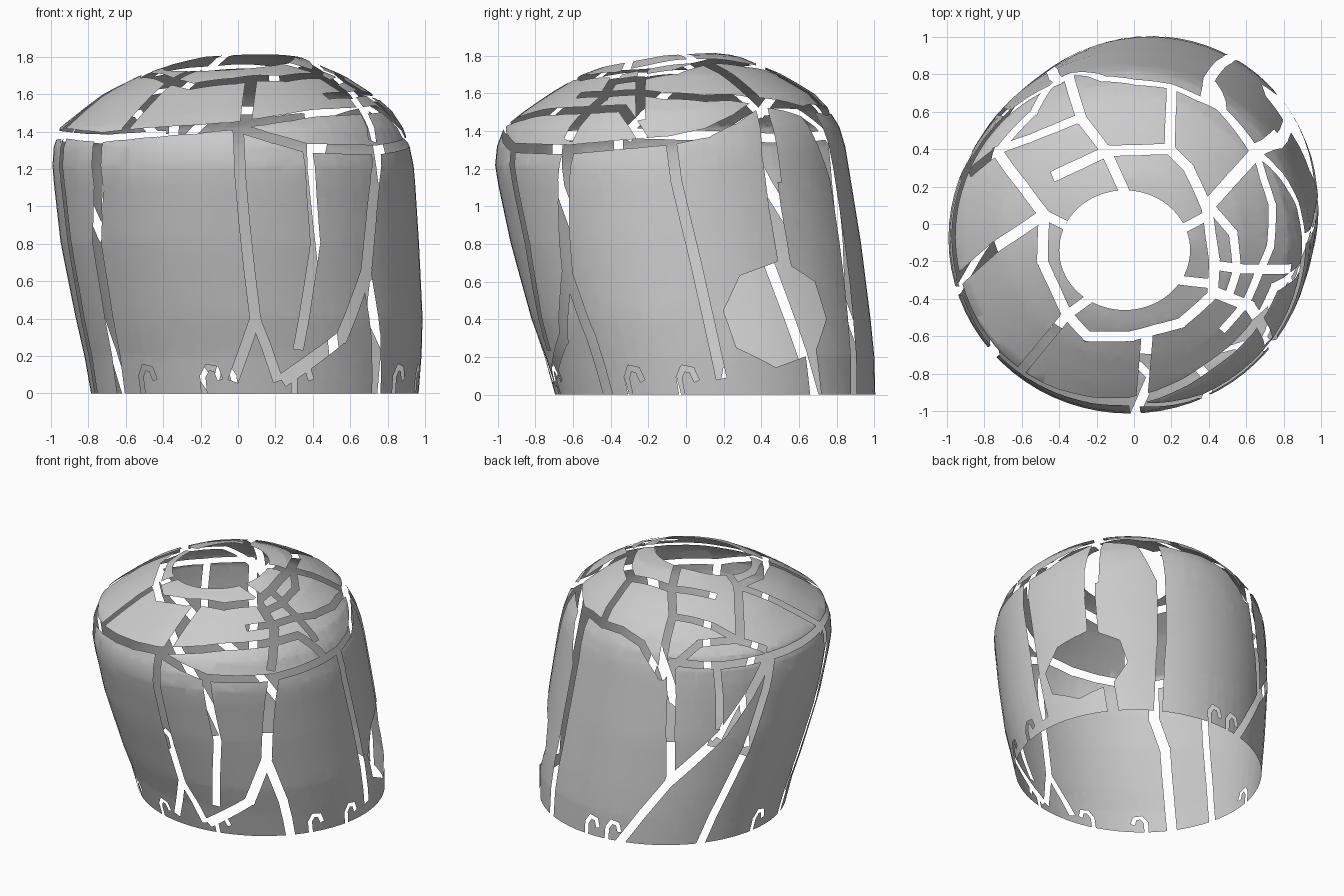
import bpy, bmesh, math
from mathutils import Vector

if "Cube" in bpy.data.objects:
    bpy.data.objects.remove(bpy.data.objects["Cube"])

# Shell cross-sections: height, centre x, centre y, radius
RINGS = [(0, .09, .155, .85), (.2, .08, .125, .875), (.4, .06, .08, .90), (.8, .01, 0, .93),
         (1.2, -.025, -.075, .94), (1.35, -.035, -.08, .92), (1.42, -.035, -.075, .89),
         (1.5, -.01, -.045, .82), (1.6, 0, -.02, .70), (1.7, .02, -.02, .53),
         (1.8, .05, 0, .27), (1.83, .05, 0, .001)]


def ring(z):
    z = min(max(z, 0), 1.83)
    for a, b in zip(RINGS, RINGS[1:]):
        if z <= b[0]:
            t = (z - a[0]) / (b[0] - a[0])
            return [p + (q - p) * t for p, q in zip(a, b)]


def wall_pt(deg, z):
    h, cx, cy, r = ring(z)
    a = math.radians(deg)
    return Vector((cx + 1.03 * r * math.cos(a), cy + r * math.sin(a), h))


def dome_pt(x, y):
    lo, hi = 1.2, 1.83
    for _ in range(30):
        mid = (lo + hi) / 2
        _, cx, cy, r = ring(mid)
        if math.hypot((x - cx) / 1.03, y - cy) < r:
            lo = mid
        else:
            hi = mid
    return Vector((x, y, lo))


def normal(p):
    _, cx, cy, r = ring(p.z)
    a = math.degrees(math.atan2(p.y - cy, (p.x - cx) / 1.03))
    du = wall_pt(a + 2, p.z) - wall_pt(a - 2, p.z)
    dv = wall_pt(a, p.z + .015) - wall_pt(a, p.z - .015)
    return du.cross(dv).normalized()


# Whole shell: wall rows, then dome rows narrowing to the top opening
SEG = 72
bm = bmesh.new()
rows = []
for i in range(15):
    rows.append([bm.verts.new(wall_pt(k * 360 / SEG, 1.42 * i / 14)) for k in range(SEG)])
for i in range(1, 11):
    t = i / 10
    row = []
    for k in range(SEG):
        a = math.tau * k / SEG
        p = wall_pt(k * 360 / SEG, 1.42)
        row.append(bm.verts.new(dome_pt(p.x + (-.05 + .35 * math.cos(a) - p.x) * t,
                                        p.y + (-.14 + .32 * math.sin(a) - p.y) * t)))
    rows.append(row)
for lo, hi in zip(rows, rows[1:]):
    for k in range(SEG):
        j = (k + 1) % SEG
        bm.faces.new((lo[k], lo[j], hi[j], hi[k]))


def cut_out(mid, n, planes, reach):
    """Remove the shell inside a convex set of planes near mid."""
    faces = [f for f in bm.faces
             if (f.calc_center_bounds() - mid).length < reach + .25
             and abs((f.calc_center_bounds() - mid).dot(n)) < .3]
    geom = list({e for f in faces for e in f.edges} | {v for f in faces for v in f.verts}) + faces
    for co, no in planes:
        geom = bmesh.ops.bisect_plane(bm, geom=geom, dist=1e-5, plane_co=co, plane_no=no)['geom']
    dead = [f for f in geom if isinstance(f, bmesh.types.BMFace) and f.is_valid and
            all((f.calc_center_median() - co).dot(no) < 1e-5 for co, no in planes)]
    bmesh.ops.delete(bm, geom=dead, context='FACES')


def gap(path, width, place, step):
    """Cut a strip of constant width along a path on the shell."""
    for a, b in zip(path, path[1:]):
        size = max(abs(a[0] - b[0]) / step[0], abs(a[1] - b[1]) / step[1])
        cnt = max(1, math.ceil(size))
        pts = [place(a[0] + (b[0] - a[0]) * i / cnt, a[1] + (b[1] - a[1]) * i / cnt)
               for i in range(cnt + 1)]
        for p, q in zip(pts, pts[1:]):
            mid = (p + q) / 2
            n = normal(mid)
            d = (q - p).normalized()
            m = d.cross(n).normalized()
            e = (q - p).length / 2 + width * .3
            planes = [(mid + m * width / 2, m), (mid - m * width / 2, -m),
                      (mid + d * e, d), (mid - d * e, -d)]
            cut_out(mid, n, planes, e)


# Wall gaps as (angle, height)
WALL = [
    (.055, [(-88, 1.43), (-88, .4), (-97, .08)]), (.05, [(-88, .4), (-82, .08)]),
    (.055, [(-65, 1.31), (-65, .8), (-74, .25)]),
    (.075, [(-36, 1.3), (-41, 1.0), (-46, .65), (-58, .3), (-79, .08)]),
    (.065, [(-46, .65), (-43, .3), (-42, -.02)]),
    (.055, [(0, 1.35), (2, .7), (3, .1)]),
    (.075, [(34, 1.52), (33, 1.0), (33, .7), (38, .3), (39, -.02)]),
    (.06, [(62, 1.5), (64, 1.2), (63, .6), (60, -.02)]),
    (.06, [(113, 1.37), (117, .9), (122, .5), (104, -.02)]),
    (.07, [(157, 1.37), (140, .85), (122, .5)]),
    (.06, [(158, 1.35), (153, .7), (142, -.02)]),
    (.05, [(133, 1.34), (138, .9)]),
    (.05, [(-162, 1.38), (-162, .8), (-166, -.02)]),
    (.07, [(-139, 1.37), (-139, 1.1), (-143, .8), (-145, -.02)]),
]
# Seam between wall and dome
SEAM = [
    (.055, [(-203, 1.37), (-162, 1.39), (-138, 1.37), (-90, 1.43), (-60, 1.5), (-22, 1.52), (-10, 1.37)]),
    (.05, [(-88, 1.42), (-65, 1.31), (-36, 1.3), (0, 1.35), (12, 1.39), (32, 1.54)]),
    (.05, [(113, 1.38), (135, 1.36), (157, 1.37)]),
]
for width, path in WALL + SEAM:
    gap(path, width, wall_pt, (12, .3))

# Curled notches along the lower edge
for deg in (-133, -108, -76, -32, -12, 86, 97, 170):
    gap([(deg, -.02), (deg, .09), (deg + 2, .14), (deg + 5, .13), (deg + 6, .08)],
        .03, wall_pt, (12, .3))

# Dome gaps as plan positions
DOME = [
    (.06, [(-.48, .05), (-.49, -.2), (-.36, -.48), (-.25, -.6), (-.02, -.6), (.25, -.53), (.42, -.38),
           (.43, -.2), (.39, .08), (.29, .3), (.19, .4), (-.14, .39), (-.42, .26)]),
    (.055, [(-.35, .8), (-.28, .56), (-.15, .39), (-.05, .17)]),
    (.05, [(-.28, .57), (-.55, .46), (-.74, .39)]),
    (.06, [(-.72, .37), (-.48, .05), (-.75, -.13), (-.94, -.31)]),
    (.05, [(-.48, .05), (-.38, .0)]),
    (.05, [(-.37, -.5), (-.6, -.78)]), (.05, [(-.35, -.48), (-.24, -.4)]),
    (.06, [(.07, -.6), (.04, -.95)]),
    (.06, [(.42, -.36), (.62, -.44), (.72, -.62)]), (.05, [(.24, -.3), (.42, -.32)]),
    (.05, [(.43, -.22), (.58, -.24), (.83, -.24)]), (.05, [(.25, -.03), (.4, .05)]),
    (.05, [(.4, .1), (.53, -.05), (.55, -.25), (.5, -.4)]),
]
RIGHT = [
    (.05, [(.65, .38), (.74, .1), (.73, -.12), (.6, -.42), (.48, -.56)]),
    (.07, [(.39, .09), (.65, .38), (.83, .52)]),
    (.07, [(.65, .38), (.47, .62), (.43, .8)]),
    (.05, [(.47, .62), (.2, .74), (-.35, .8)]),
    (.055, [(.2, .74), (.19, .4)]),
    (.05, [(-.35, .8), (-.72, .4), (-.87, .28)]),
]
for width, path in DOME + RIGHT:
    gap(path, width, dome_pt, (.25, .25))

# Large eight-sided opening in the right rear wall
mid = wall_pt(28, .43)
n = normal(mid)
side = Vector((0, 0, 1)).cross(n).normalized()
up = n.cross(side)
planes = []
for k in range(8):
    a = math.tau * (k + .4) / 8
    d = side * math.cos(a) + up * math.sin(a)
    planes.append((mid + d * (.25 + .04 * abs(math.cos(a))), d))
cut_out(mid, n, planes, .4)

# Drop slivers, then split the shell into its separate panels
loose = [v for v in bm.verts if not v.link_faces]
bmesh.ops.delete(bm, geom=loose, context='VERTS')
bmesh.ops.triangulate(bm, faces=[f for f in bm.faces if len(f.verts) > 4])
left = set(bm.faces)
tiny = []
while left:
    island, stack = [], [left.pop()]
    while stack:
        f = stack.pop()
        island.append(f)
        for e in f.edges:
            for g in e.link_faces:
                if g in left:
                    left.remove(g)
                    stack.append(g)
    if sum(f.calc_area() for f in island) < .002:
        tiny += island
bmesh.ops.delete(bm, geom=tiny, context='FACES')

mat = bpy.data.materials.new("plain_grey")
mat.diffuse_color = (.6, .6, .6, 1)
mat.use_nodes = True
mat.node_tree.nodes["Principled BSDF"].inputs["Base Color"].default_value = mat.diffuse_color
me = bpy.data.meshes.new("panel")
bm.to_mesh(me)
bm.free()
me.materials.append(mat)
shell = bpy.data.objects.new("panel", me)
bpy.context.collection.objects.link(shell)
bpy.context.view_layer.objects.active = shell
shell.select_set(True)
bpy.ops.object.shade_smooth_by_angle(angle=math.radians(40))
bpy.ops.object.mode_set(mode='EDIT')
bpy.ops.mesh.select_all(action='SELECT')
bpy.ops.mesh.separate(type='LOOSE')
bpy.ops.object.mode_set(mode='OBJECT')
for ob in list(bpy.context.collection.objects):
    zs = [v.co.z for v in ob.data.vertices]
    ob.name = "wall_panel" if sum(zs) / len(zs) < 1.3 else "dome_panel"
